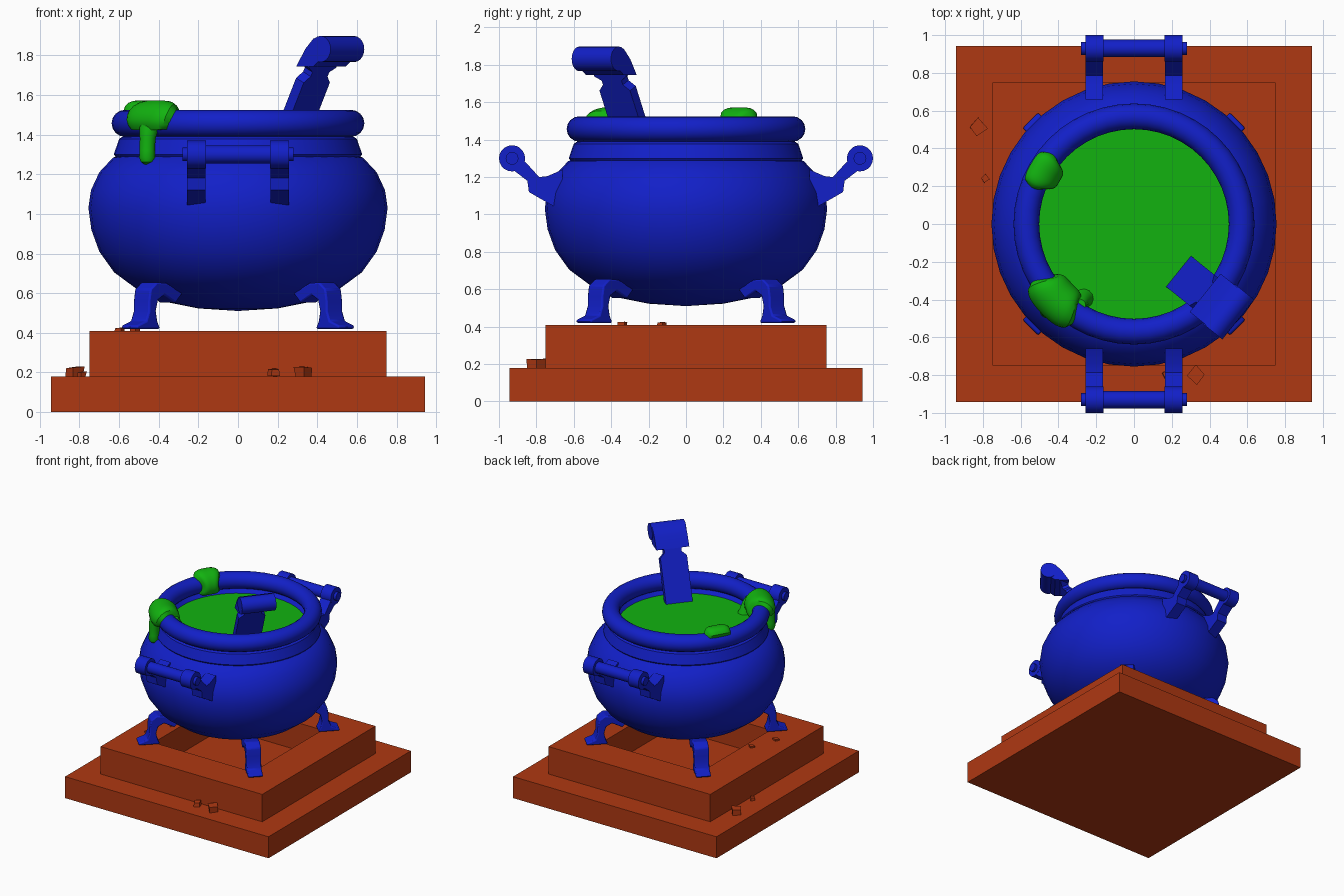
import bpy, bmesh, random
from math import sin, cos, pi, radians
from mathutils import Vector as V

if "Cube" in bpy.data.objects:
    bpy.data.objects.remove(bpy.data.objects["Cube"])

random.seed(4)


def material(name, rgb):
    m = bpy.data.materials.new(name)
    m.diffuse_color = (*rgb, 1)
    m.use_nodes = True
    m.node_tree.nodes["Principled BSDF"].inputs["Base Color"].default_value = m.diffuse_color
    return m


BLUE = material("blue_iron", (0.006, 0.014, 0.58))
GREEN = material("green_goo", (0.006, 0.45, 0.005))
BRICK = material("orange_stone", (0.43, 0.04, 0.006))
X, Y, Z = V((1, 0, 0)), V((0, 1, 0)), V((0, 0, 1))


def finish(bm, name, mat, smooth=True, bevel=0):
    bmesh.ops.recalc_face_normals(bm, faces=bm.faces)
    me = bpy.data.meshes.new(name)
    bm.to_mesh(me)
    bm.free()
    ob = bpy.data.objects.new(name, me)
    bpy.context.collection.objects.link(ob)
    me.materials.append(mat)
    if bevel:
        b = ob.modifiers.new("bevel", 'BEVEL')
        b.width, b.segments = bevel, 2
    if smooth:
        bpy.ops.object.select_all(action='DESELECT')
        ob.select_set(True)
        bpy.context.view_layer.objects.active = ob
        bpy.ops.object.shade_smooth_by_angle(angle=radians(35))
    return ob


def prism(bm, pts, origin, ex, ey, ez, thick):
    """Extrude a flat outline (ex, ey) symmetrically along ez."""
    rings = [[bm.verts.new(origin + ex * a + ey * b + ez * s * thick / 2) for a, b in pts]
             for s in (-1, 1)]
    for r in rings:
        bm.faces.new(r)
    n = len(pts)
    for i in range(n):
        j = (i + 1) % n
        bm.faces.new((rings[0][i], rings[0][j], rings[1][j], rings[1][i]))


def circle(r, n=20):
    return [(r * cos(2 * pi * i / n), r * sin(2 * pi * i / n)) for i in range(n)]


def lathe(name, profile, n, mat, closed=False):
    bm = bmesh.new()
    vs = [bm.verts.new((r, 0, z)) for r, z in profile]
    es = [bm.edges.new(p) for p in zip(vs, vs[1:])]
    if closed:
        es.append(bm.edges.new((vs[-1], vs[0])))
    bmesh.ops.spin(bm, geom=vs + es, axis=Z, cent=(0, 0, 0), steps=n, angle=2 * pi)
    bmesh.ops.remove_doubles(bm, verts=bm.verts, dist=1e-4)
    return finish(bm, name, mat)


def square(h):
    return [(-h, -h), (h, -h), (h, h), (-h, h)]


# stepped base: slab plus a square frame around a fire pit
bm = bmesh.new()
prism(bm, square(0.943), Z * 0.09, X, Y, Z, 0.18)
finish(bm, "base_slab", BRICK, False)
bm = bmesh.new()
rings = [[bm.verts.new((a, b, z)) for a, b in square(h)]
         for h, z in ((0.75, 0.18), (0.75, 0.41), (0.46, 0.41), (0.46, 0.18))]
for k in range(4):
    for i in range(4):
        j, l = (i + 1) % 4, (k + 1) % 4
        bm.faces.new((rings[k][i], rings[k][j], rings[l][j], rings[l][i]))
finish(bm, "base_upper_step", BRICK, False)

# loose stone chips
for x, y, z, s in ((-0.83, 0.51, 0.2, 0.05), (-0.79, 0.24, 0.19, 0.024), (0.33, -0.8, 0.2, 0.05),
                   (0.18, -0.8, 0.2, 0.035), (-0.6, -0.34, 0.41, 0.028), (-0.52, -0.13, 0.41, 0.028)):
    bm = bmesh.new()
    bmesh.ops.create_cube(bm, size=1.5)
    turn = random.random() * 3
    for v in bm.verts:
        p = v.co * s * random.uniform(0.7, 1.1)
        v.co = V((x + p.x * cos(turn) - p.y * sin(turn), y + p.x * sin(turn) + p.y * cos(turn),
                  max(z + p.z * 0.75, z - 0.02)))
    finish(bm, "stone_chip", BRICK, False)

# pot body, sloped collar, round rim, liquid
lathe("pot_body", [(0, .51), (.2, .523), (.36, .555), (.51, .62), (.625, .705), (.70, .81), (.74, .92),
                   (.755, 1.03), (.742, 1.12), (.70, 1.21), (.63, 1.285), (.58, 1.30)], 36, BLUE)
lathe("pot_collar", [(.58, 1.285), (.615, 1.285), (.627, 1.30), (.60, 1.378), (.585, 1.388),
                     (.54, 1.40), (.505, 1.36)], 48, BLUE)
RIM_R, RIM_Z, TUBE = 0.57, 1.457, 0.068
lathe("pot_rim", [(RIM_R + a, RIM_Z + b) for a, b in circle(TUBE, 16)], 48, BLUE, True)
lathe("liquid", [(0, 1.37), (0.525, 1.37)], 48, GREEN)

# four curved legs on the diagonals
leg = [(.45, .60), (.56, .65), (.635, .655), (.68, .62), (.69, .56), (.69, .51), (.71, .46), (.775, .437),
       (.775, .42), (.61, .42), (.63, .46), (.64, .51), (.625, .565), (.58, .59), (.5, .55)]
for k in range(4):
    a = pi / 4 + k * pi / 2
    bm = bmesh.new()
    prism(bm, leg, V((0, 0, 0)), V((cos(a), sin(a), 0)), Z, V((-sin(a), cos(a), 0)), 0.115)
    finish(bm, "leg", BLUE, bevel=0.01)

# front and back handles: two bracket arms with eyes, and a bar
arm = [(.66, 1.05), (.71, 1.045), (.84, 1.12), (.848, 1.18), (.94, 1.25), (.89, 1.315),
       (.785, 1.20), (.74, 1.205), (.66, 1.24)]
for side, label in ((-1, "front"), (1, "back")):
    out = Y * side
    eye = out * 0.93 + Z * 1.3
    for x in (-0.21, 0.21):
        bm = bmesh.new()
        prism(bm, arm, X * x, out, Z, X, 0.094)
        prism(bm, circle(0.07), eye + X * x, out, Z, X, 0.096)
        finish(bm, label + "_handle_bracket", BLUE)
    bm = bmesh.new()
    prism(bm, circle(0.046), eye, out, Z, X, 0.36)
    prism(bm, circle(0.034), eye, out, Z, X, 0.56)
    finish(bm, label + "_handle_bar", BLUE)

# stirring paddle: leaning notched plank with a scroll grip
lean = V((0.78, -0.63, 0)).normalized()
across = V((0.63, 0.78, 0)).normalized()
up = (lean * 0.5 + Z).normalized()
half = [(.105, -.15), (.105, .34), (.068, .375), (.068, .40), (.11, .425), (.11, .45)]
bm = bmesh.new()
prism(bm, half + [(-a, b) for a, b in reversed(half)], V((.26, -.27, 1.37)),
      across, up, up.cross(across), 0.055)
finish(bm, "paddle_plank", BLUE)
bm = bmesh.new()
foot = V((.26, -.27, 0))
prism(bm, [(.15, 1.745), (.26, 1.745), (.335, 1.80), (.31, 1.895), (.26, 1.885), (.205, 1.83)],
      foot, lean, Z, across, 0.26)
prism(bm, [(.31 + a, 1.832 + b) for a, b in circle(0.066)], foot, lean, Z, across, 0.27)
finish(bm, "paddle_grip", BLUE)


# goo draped over the rim: a swollen patch following the tube
def goo(az, width, t0, t1):
    bm = bmesh.new()
    n, m = 14, 18
    grid = []
    for i in range(n + 1):
        u = 2 * i / n - 1
        row = []
        for j in range(m + 1):
            w = 2 * j / m - 1
            t = radians(t0 + (t1 - t0) * j / m)
            a = radians(az + width * u * (1 + 0.15 * sin(4 * w)))
            h = TUBE - 0.012 + 0.06 * ((1 - u ** 4) * (1 - w ** 6)) ** 0.5
            r = RIM_R + h * cos(t)
            row.append(bm.verts.new((r * cos(a), r * sin(a), RIM_Z + h * sin(t))))
        grid.append(row)
    for i in range(n):
        for j in range(m):
            bm.faces.new((grid[i][j], grid[i + 1][j], grid[i + 1][j + 1], grid[i][j + 1]))
    finish(bm, "goo_drape", GREEN)


goo(224, 13, 235, -35)
goo(150, 9.5, 235, 40)


# hanging drips: rings of varying radius along a path of (distance, height, radius)
def drip(az, path):
    bm = bmesh.new()
    d, t = V((cos(radians(az)), sin(radians(az)), 0)), V((-sin(radians(az)), cos(radians(az)), 0))
    rings = [[bm.verts.new(d * (r + a) + t * b + Z * z) for a, b in circle(s, 12)] for r, z, s in path]
    for p, q in zip(rings, rings[1:]):
        for i in range(12):
            bm.faces.new((p[i], p[i - 1], q[i - 1], q[i]))
    bm.faces.new(rings[0])
    bm.faces.new(rings[-1])
    finish(bm, "goo_drip", GREEN)


drip(225, [(.61, 1.48, .06), (.635, 1.43, .05), (.645, 1.38, .041), (.648, 1.32, .04), (.648, 1.285, .042),
           (.648, 1.262, .033), (.648, 1.25, .014)])
drip(236, [(.52, 1.49, .035), (.495, 1.45, .035), (.48, 1.40, .04), (.475, 1.36, .055)])
